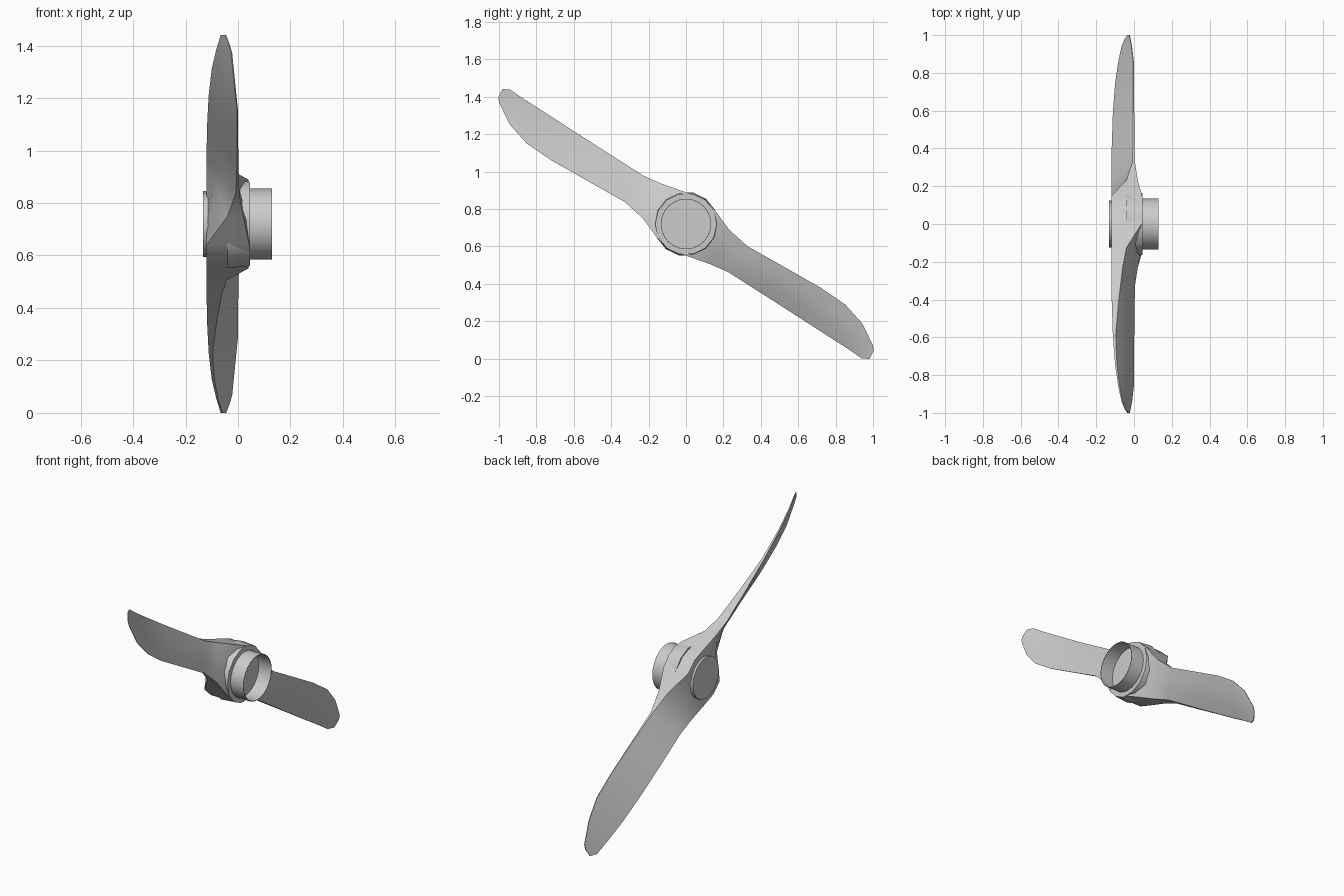
import bpy, bmesh, math

if "Cube" in bpy.data.objects:
    bpy.data.objects.remove(bpy.data.objects["Cube"])

CZ = 0.72
U = (-0.843, 0.539)   # span direction in the yz plane
V = (0.539, 0.843)    # chord direction in the yz plane

metal = bpy.data.materials.new("light_grey")
metal.diffuse_color = (0.6, 0.6, 0.6, 1)
metal.use_nodes = True
metal.node_tree.nodes["Principled BSDF"].inputs["Base Color"].default_value = metal.diffuse_color


def finish(bm, name, angle=35, recalc=True):
    if recalc:
        bmesh.ops.recalc_face_normals(bm, faces=bm.faces)
    me = bpy.data.meshes.new(name)
    bm.to_mesh(me)
    bm.free()
    me.materials.append(metal)
    ob = bpy.data.objects.new(name, me)
    bpy.context.collection.objects.link(ob)
    bpy.ops.object.select_all(action='DESELECT')
    ob.select_set(True)
    bpy.context.view_layer.objects.active = ob
    bpy.ops.object.shade_smooth_by_angle(angle=math.radians(angle))
    return ob


def lathe(name, profile, n, cap_start, cap_end):
    # rings of (x, radius) around the shaft axis
    bm = bmesh.new()
    rings = [[bm.verts.new((x, r * math.cos(2 * math.pi * i / n),
                            CZ + r * math.sin(2 * math.pi * i / n)))
              for i in range(n)] for x, r in profile]
    for a, b in zip(rings, rings[1:]):
        for i in range(n):
            j = (i + 1) % n
            bm.faces.new((a[i], a[j], b[j], b[i]))
    if cap_start:
        bm.faces.new(rings[0])
    if cap_end:
        bm.faces.new(rings[-1])
    return finish(bm, name)


# Blade sections from hub to tip:
# straight edge (u, v, x front, x back), curved edge (u, v, x front, x back)
sections = [
    (0.09, 0.143, 0.04, -0.12, 0.083, -0.148, 0.043, -0.12),
    (0.22, 0.112, -0.04, -0.12, 0.21, -0.099, 0.02, -0.04),
    (0.33, 0.095, -0.06, -0.12, 0.34, -0.077, 0.005, -0.008),
    (0.54, 0.095, -0.081, -0.118, 0.56, -0.089, 0.002, -0.004),
    (0.76, 0.095, -0.097, -0.112, 0.79, -0.101, 0.0, -0.004),
    (0.95, 0.096, -0.09, -0.10, 0.948, -0.096, 0.0, -0.004),
    (1.09, 0.096, -0.075, -0.082, 1.078, -0.06, -0.01, -0.014),
    (1.18, 0.099, -0.06, -0.066, 1.193, 0.009, -0.022, -0.026),
    (1.214, 0.079, -0.045, -0.049, 1.21, 0.034, -0.03, -0.034),
]
centre = (0, 0.163, 0.043, -0.12, 0, -0.163, 0.043, -0.12)


def ring(bm, s, sign):
    ua, va, af, ab, uc, vc, cf, cb = s
    bulge = 0.008 if 0.3 < ua < 1.1 else 0
    pts = [(af, ua, va)]
    for t in (0.33, 0.67):
        pts.append((af + (cf - af) * t + bulge, ua + (uc - ua) * t, va + (vc - va) * t))
    pts += [(cf, uc, vc), (cb, uc, vc)]
    for t in (0.67, 0.33):
        pts.append((ab + (cb - ab) * t, ua + (uc - ua) * t, va + (vc - va) * t))
    pts.append((ab, ua, va))
    vs = [bm.verts.new((x, sign * (U[0] * u + V[0] * v),
                        CZ + sign * (U[1] * u + V[1] * v))) for x, u, v in pts]
    # the half-turned blade meets the hub with its edges exchanged
    return vs if sign > 0 else [vs[i] for i in (3, 2, 1, 0, 7, 6, 5, 4)]


# Blades and hub core lofted in one piece from tip to tip
bm = bmesh.new()
rings = [ring(bm, s, -1) for s in reversed(sections)]
rings.append(ring(bm, centre, 1))
rings += [ring(bm, s, 1) for s in sections]
for a, b in zip(rings, rings[1:]):
    for i in range(8):
        j = (i + 1) % 8
        bm.faces.new((a[i], a[j], b[j], b[i]))
bm.faces.new(rings[0])
bm.faces.new(rings[-1])
finish(bm, "propeller_blades", 40)

# Hub collar, rear cap and open shaft sleeve
lathe("hub_collar", [(-0.04, 0.172), (0.045, 0.165)], 14, True, True)
lathe("rear_cap", [(-0.133, 0.125), (-0.115, 0.125)], 16, True, True)
lathe("shaft_sleeve", [(0.04, 0.135), (0.13, 0.135), (0.13, 0.132), (0.046, 0.132)],
      24, False, False)
